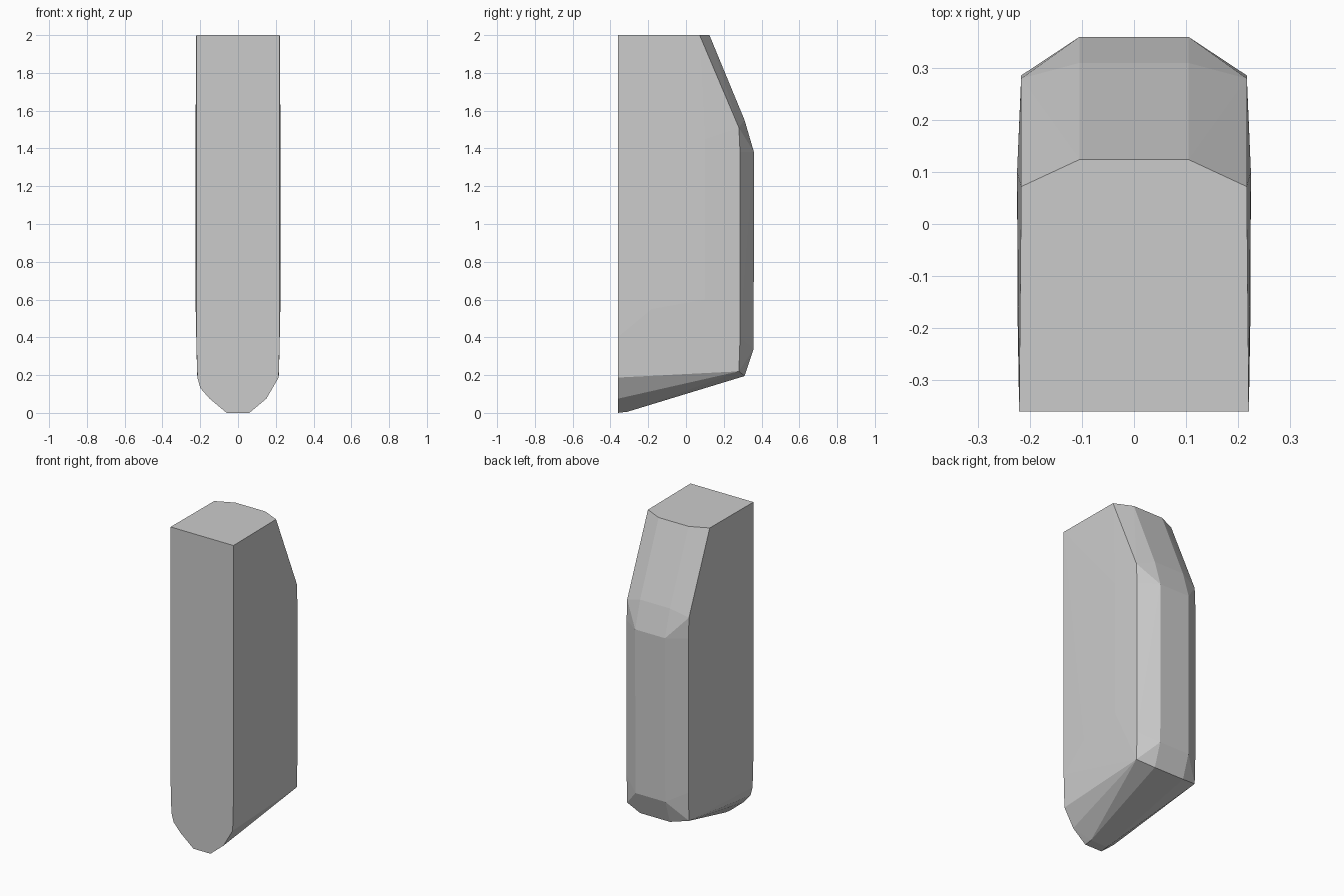
import bpy, bmesh, math

if "Cube" in bpy.data.objects:
    bpy.data.objects.remove(bpy.data.objects["Cube"])

# Half outline points (x, y, z), mirrored across x = 0
front_profile = [(0.06, 0.0), (0.15, 0.075), (0.215, 0.187), (0.221, 0.4), (0.221, 2.0)]
back_ridge = [(0.31, 0.195), (0.358, 0.34), (0.36, 1.38), (0.31, 1.55), (0.124, 2.0)]
side_edge = [(0.28, 0.22), (0.286, 0.4), (0.286, 1.38), (0.28, 1.51), (0.072, 2.0)]
side_bulge = [(0.224, -0.18, 0.55), (0.225, 0.1, 0.6), (0.225, 0.1, 1.45), (0.224, -0.18, 1.5)]

half = [(x, -0.361, z) for x, z in front_profile]
half += [(0.06, -0.31, 0.006)]
half += [(0.105, y, z) for y, z in back_ridge]
half += [(0.217, y, z) for y, z in side_edge]
half += side_bulge
points = [(s * x, y, z) for s in (1, -1) for x, y, z in half]
points.append((-0.2, -0.361, 0.132))  # extra corner on the left chin

# Faceted block wrapped around the outlines
bm = bmesh.new()
for p in points:
    bm.verts.new(p)
hull = bmesh.ops.convex_hull(bm, input=bm.verts[:])
loose = [v for v in bm.verts if not v.link_faces]
bmesh.ops.delete(bm, geom=loose, context='VERTS')
bmesh.ops.dissolve_limit(bm, angle_limit=math.radians(0.3),
                         verts=bm.verts[:], edges=bm.edges[:])
bmesh.ops.recalc_face_normals(bm, faces=bm.faces[:])

mesh = bpy.data.meshes.new("faceted_block")
bm.to_mesh(mesh)
bm.free()
block = bpy.data.objects.new("faceted_block", mesh)
bpy.context.collection.objects.link(block)
